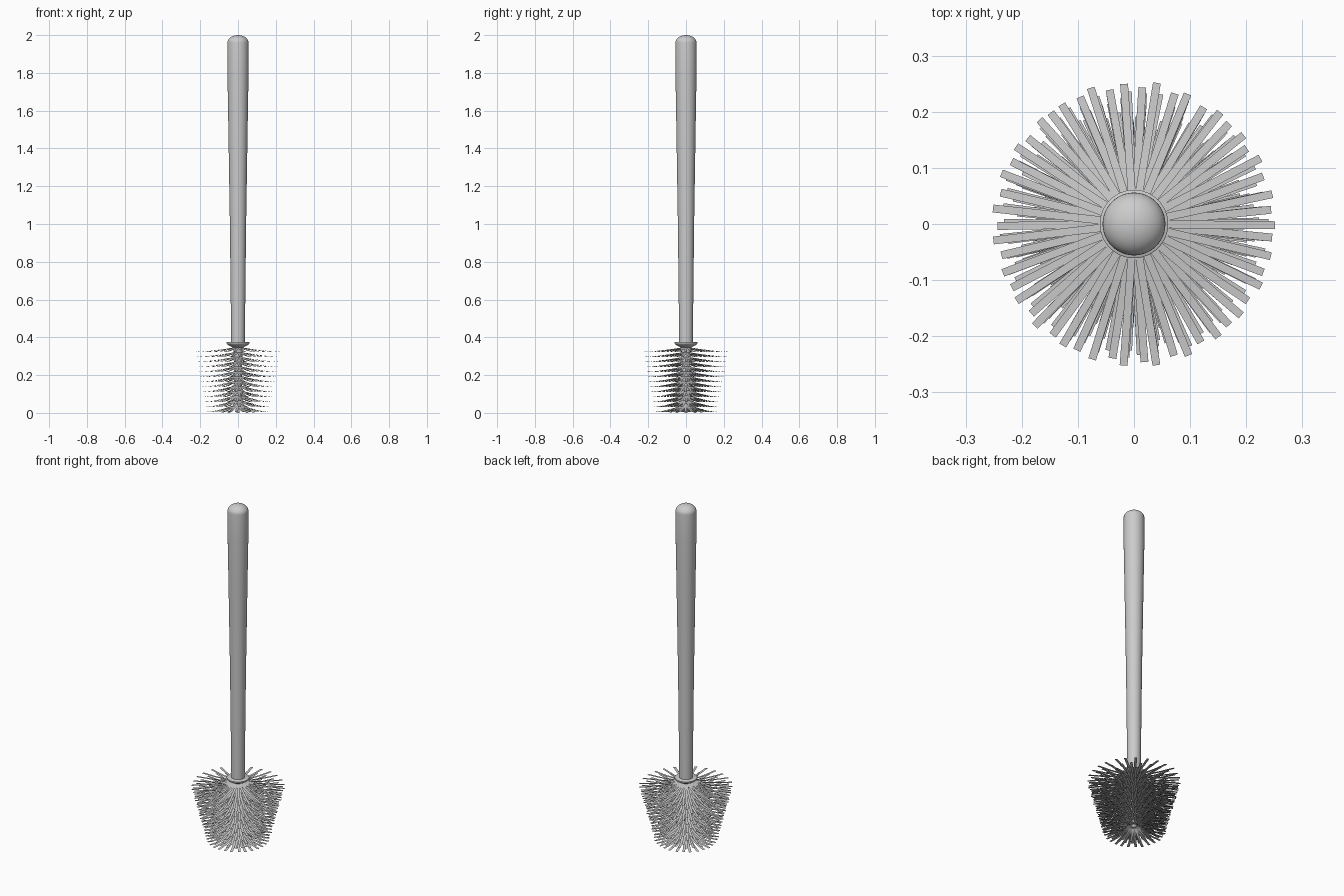
import bpy, bmesh, math, random

if "Cube" in bpy.data.objects:
    bpy.data.objects.remove(bpy.data.objects["Cube"])

random.seed(4)


def finish(bm, name):
    mesh = bpy.data.meshes.new(name)
    bm.to_mesh(mesh)
    bm.free()
    ob = bpy.data.objects.new(name, mesh)
    bpy.context.collection.objects.link(ob)
    bpy.ops.object.select_all(action='DESELECT')
    ob.select_set(True)
    bpy.context.view_layer.objects.active = ob
    bpy.ops.object.shade_smooth_by_angle(angle=math.radians(40))
    return ob


def lathe(name, profile, sides=48):
    """Turn an (r, z) profile around the z axis."""
    bm = bmesh.new()
    vs = [bm.verts.new((r, 0, z)) for r, z in profile]
    es = [bm.edges.new(p) for p in zip(vs, vs[1:])]
    bmesh.ops.spin(bm, geom=vs + es, cent=(0, 0, 0), axis=(0, 0, 1),
                   angle=math.tau, steps=sides)
    bmesh.ops.remove_doubles(bm, verts=bm.verts, dist=1e-5)
    bmesh.ops.recalc_face_normals(bm, faces=bm.faces)
    return finish(bm, name)


# Tapered handle with a domed end
dome = [(0.056 * math.cos(a), 1.96 + 0.04 * math.sin(a))
        for a in (math.pi / 2 * i / 10 for i in range(10))]
lathe("handle", [(0, 0.36), (0.036, 0.36), (0.043, 1.0), (0.0525, 1.6),
                 (0.056, 1.8)] + dome + [(0, 2.0)])

# Collar at the foot of the handle
lathe("collar", [(0, 0.345), (0.03, 0.347), (0.056, 0.362), (0.061, 0.368),
                 (0.061, 0.374), (0.058, 0.376), (0, 0.376)])

# Core that carries the bristles, rounded at the bottom
lathe("brush_core", [(0, 0.03), (0.008, 0.032), (0.016, 0.042),
                     (0.021, 0.06), (0.023, 0.35), (0, 0.35)], 24)


def bristle(bm, angle, root, length, droop, half=0.007):
    """One flat strip that droops as it runs outwards."""
    c, s = math.cos(angle), math.sin(angle)
    strip = []
    for f in (0, 0.3, 0.65, 1):
        r = 0.015 + (length - 0.015) * f
        z = max(0, root - droop * (1 - (1 - f) ** 1.6))
        strip.append([bm.verts.new((r * c - s * w, r * s + c * w, z))
                      for w in (-half, half)])
    for p, q in zip(strip, strip[1:]):
        bm.faces.new((p[0], q[0], q[1], p[1]))


# Rings of flat bristles, wider towards the top
ROWS, COUNT = 13, 27
bm = bmesh.new()
for row in range(ROWS):
    t = row / (ROWS - 1)
    reach = 0.168 + 0.084 * t
    for i in range(COUNT):
        a = math.tau * (i + 0.5 * (row % 2)) / COUNT
        bristle(bm, a + random.uniform(-0.02, 0.02), 0.043 + 0.304 * t,
                reach + random.uniform(-0.003, 0.003), 0.038 - 0.013 * t)

# Short steep tuft under the core
for i in range(12):
    bristle(bm, math.tau * i / 12, 0.05, 0.1, 0.05)
finish(bm, "bristles")
